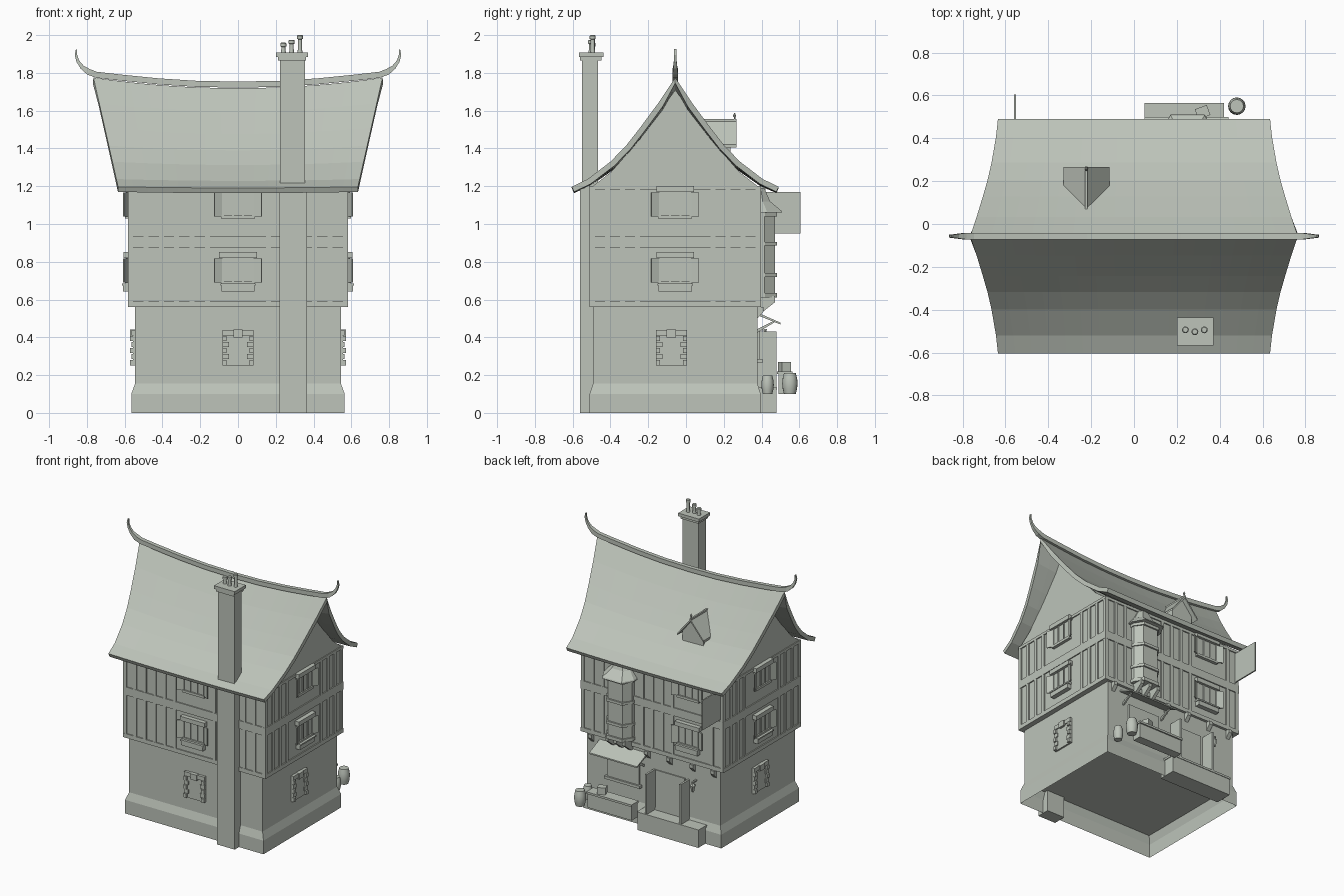
import bpy, bmesh, math
from mathutils import Matrix, Vector

STONE = bpy.data.materials.new("pale grey green")
STONE.diffuse_color = (0.51, 0.55, 0.49, 1)
CY = -0.057  # ridge and house centre line


def make(name, verts, faces, mat=Matrix()):
    me = bpy.data.meshes.new(name)
    me.from_pydata([mat @ Vector(v) for v in verts], [], faces)
    bm = bmesh.new()
    bm.from_mesh(me)
    bmesh.ops.recalc_face_normals(bm, faces=bm.faces)
    bm.to_mesh(me)
    bm.free()
    me.materials.append(STONE)
    ob = bpy.data.objects.new(name, me)
    bpy.context.collection.objects.link(ob)
    return ob


def loft(name, rings, mat=Matrix(), caps=(True, True)):
    n = len(rings[0])
    verts = [p for r in rings for p in r]
    faces = [(k * n + i, k * n + (i + 1) % n, (k + 1) * n + (i + 1) % n, (k + 1) * n + i)
             for k in range(len(rings) - 1) for i in range(n)]
    if caps[0]:
        faces.append(tuple(range(n))[::-1])
    if caps[1]:
        faces.append(tuple(range(len(verts) - n, len(verts))))
    return make(name, verts, faces, mat)


def rect(x0, x1, y0, y1, z):
    return [(x0, y0, z), (x1, y0, z), (x1, y1, z), (x0, y1, z)]


def box(name, x0, x1, y0, y1, z0, z1, mat=Matrix()):
    return loft(name, [rect(x0, x1, y0, y1, z0), rect(x0, x1, y0, y1, z1)], mat)


def plate(name, yz, x0, x1, mat=Matrix()):
    """Outline in y and z, extruded along x."""
    return loft(name, [[(x, y, z) for y, z in yz] for x in (x0, x1)], mat)


def turned(name, x, y, profile, n=12):
    ob = loft(name, [[(x + r * math.cos(2 * math.pi * i / n), y + r * math.sin(2 * math.pi * i / n), z)
                      for i in range(n)] for r, z in profile])
    bpy.context.view_layer.objects.active = ob
    ob.select_set(True)
    bpy.ops.object.shade_smooth_by_angle(angle=math.radians(40))
    ob.select_set(False)


def wall(x, y, deg):
    """Local frame: x along the wall, -y outward."""
    return Matrix.Translation((x, y, 0)) @ Matrix.Rotation(math.radians(deg), 4, 'Z')


# Stone ground floor, open underneath, with a battered plinth
loft("ground_floor", [rect(-a, a, CY - b, CY + b, z) for a, b, z in
                      ((0.565, 0.453, 0), (0.565, 0.453, 0.1), (0.545, 0.435, 0.155), (0.545, 0.435, 0.57))],
     caps=(False, True))
make("inner_floor", rect(-0.545, 0.545, CY - 0.435, CY + 0.435, 0.155), [(0, 1, 2, 3)])

# Jettied upper storeys
box("upper_storeys", -0.575, 0.575, CY - 0.446, CY + 0.446, 0.56, 1.2)

FRONT, BACK = wall(0, CY - 0.446, 0), wall(0, CY + 0.446, 180)
RIGHT, LEFT = wall(0.575, CY, 90), wall(-0.575, CY, -90)


# Timber framing
def timbers(m, half, gaps):
    for z0, z1 in ((0.56, 0.59), (0.875, 0.935), (1.18, 1.2)):
        box("beam", -half, half, -0.008, 0, z0, z1, m)
    n = round(2 * half / 0.085)
    for i in range(n + 1):
        x = -half + 0.014 + (2 * half - 0.028) * i / n
        if any(a < x < b for a, b in gaps):
            continue
        for z0, z1 in ((0.59, 0.875), (0.935, 1.18)):
            box("stud", x - 0.013, x + 0.013, -0.007, 0, z0, z1, m)


timbers(FRONT, 0.582, [(-0.13, 0.13), (0.22, 0.36)])
timbers(BACK, 0.582, [(-0.36, -0.14), (0.18, 0.44)])
for side in (RIGHT, LEFT):
    timbers(side, 0.453, [(-0.13, 0.13)])


# Upper windows: head board, pane, mullions, angled shutters, flower box
def window(m, c, z, flowers):
    m = m @ Matrix.Translation((c, 0, z))
    box("window_pane", -0.08, 0.08, -0.012, 0, 0, 0.13, m)
    for x in (-0.08, -0.027, 0.027, 0.08):
        box("mullion", x - 0.005, x + 0.005, -0.018, 0, 0, 0.13, m)
    box("window_head", -0.1, 0.1, -0.032, 0, 0.13, 0.162, m)
    box("window_sill", -0.09, 0.09, -0.022, 0, -0.012, 0.006, m)
    for s in (-1, 1):
        loft("shutter", [[(s * 0.075, -0.012, h), (s * 0.125, -0.035, h), (s * 0.127, -0.028, h),
                          (s * 0.08, -0.002, h)] for h in (0, 0.128)], m)
    if flowers:
        box("flower_box", -0.088, 0.088, -0.034, 0, -0.048, -0.01, m)
        box("flower_box_rim", -0.093, 0.093, -0.04, 0, -0.016, -0.006, m)


for m, c in ((FRONT, 0), (RIGHT, 0), (LEFT, 0), (BACK, 0.3)):
    window(m, c, 0.69, True)
    window(m, c, 1.04, False)


# Ground floor windows with toothed stone surrounds
def stone_window(m):
    box("lower_window", -0.083, 0.083, -0.012, 0, 0.25, 0.44, m)
    box("keystone", -0.025, 0.025, -0.028, 0, 0.40, 0.442, m)
    box("lintel", -0.083, 0.083, -0.02, 0, 0.41, 0.44, m)
    for s in (-1, 1):
        for i in range(5):
            w = 0.035 if i % 2 else 0.022
            xa, xb = sorted((s * 0.083, s * (0.083 - w)))
            box("quoin", xa, xb, -0.026 + 0.006 * (i % 2), 0, 0.252 + 0.032 * i, 0.28 + 0.032 * i, m)


for m in (wall(0, CY - 0.435, 0), wall(0.545, CY - 0.02, 90), wall(-0.545, CY - 0.02, -90)):
    stone_window(m)

# Sagging, flared roof
half = [(0.548, 1.197), (0.463, 1.238), (0.343, 1.33), (0.26, 1.415), (0.186, 1.51), (0.09, 1.64), (0, 1.775)]
prof = [(-d, z) for d, z in half] + [(d, z) for d, z in half[-2::-1]]
N = 16
verts, faces = [], []
for i in range(N + 1):
    t = 2 * i / N - 1
    for d, z in prof:
        f = (z - 1.197) / 0.578
        verts.append((t * (0.635 + 0.13 * f), CY + d, z - (0.006 + 0.05 * f) * (1 - t * t)))
P = len(prof)
for i in range(N):
    for j in range(P - 1):
        faces.append((i * P + j, (i + 1) * P + j, (i + 1) * P + j + 1, i * P + j + 1))
roof = make("roof", verts, faces)
if sum(p.normal.z for p in roof.data.polygons) < 0:
    roof.data.flip_normals()
sol = roof.modifiers.new("thickness", 'SOLIDIFY')
sol.thickness, sol.offset = 0.03, -1

# Gable walls under the roof ends
gable = [(-0.45, 1.19), (-0.34, 1.275), (-0.186, 1.45), (0, 1.71), (0.186, 1.45), (0.34, 1.275), (0.45, 1.19)]
for s in (-1, 1):
    plate("gable", [(CY + d, z) for d, z in gable], *sorted((s * 0.56, s * 0.577)))

# Ridge beam ending in upturned horns
path = [(0, 1.738), (0.22, 1.742), (0.42, 1.755), (0.62, 1.775), (0.75, 1.79), (0.79, 1.805),
        (0.825, 1.83), (0.848, 1.862), (0.858, 1.895), (0.855, 1.925)]
path = [(-x, z) for x, z in path[:0:-1]] + path
rings = []
for i, (x, z) in enumerate(path):
    a, b = path[max(i - 1, 0)], path[min(i + 1, len(path) - 1)]
    tx, tz = Vector((b[0] - a[0], b[1] - a[1])).normalized()
    k = min(1, 0.25 + (0.875 - abs(x)) * 9) if abs(x) > 0.7 else 1
    if i in (0, len(path) - 1):
        k = 0.2
    h, w = 0.016 * k, 0.015 * max(k, 0.45)
    rings.append([(x + o * tz * h, CY + s * w, z - o * tx * h) for o, s in ((1, -1), (1, 1), (-1, 1), (-1, -1))])
loft("ridge_beam", rings)

# Chimney with cap and pots
box("chimney_breast", 0.22, 0.365, -0.56, -0.465, 0, 1.2)
box("chimney_stack", 0.222, 0.355, -0.55, -0.465, 1.2, 1.87)
box("chimney_cap", 0.212, 0.36, -0.56, -0.448, 1.866, 1.885)
box("chimney_cap_slab", 0.201, 0.37, -0.567, -0.437, 1.885, 1.908)
for x, y, top in ((0.24, -0.494, 1.96), (0.284, -0.503, 1.975), (0.328, -0.494, 2.0)):
    turned("chimney_pot", x, y, [(0.014, 1.905), (0.011, 1.925), (0.011, top - 0.022), (0.016, top - 0.02),
                                 (0.016, top - 0.004), (0.012, top)])

# Dormer on the back slope
DX = -0.222
for s in (-1, 1):
    loft("dormer_roof", [[(DX, y, 1.55), (DX + s * 0.108, y, 1.42), (DX + s * 0.108, y, 1.405), (DX, y, 1.535)]
                         for y in (0.06, 0.267)])
loft("dormer_front", [[(DX - 0.085, y, 1.25), (DX + 0.085, y, 1.25), (DX + 0.085, y, 1.435),
                       (DX, y, 1.535), (DX - 0.085, y, 1.435)] for y in (0.08, 0.235)])
box("dormer_ridge", DX - 0.006, DX + 0.006, 0.07, 0.268, 1.54, 1.555)
turned("dormer_finial", DX, 0.257, [(0.004, 1.54), (0.004, 1.565), (0.009, 1.572), (0.002, 1.588)], 8)

# Oriel window on the back
OX, WY = 0.25, 0.385


def bay(w, f, d, z):
    return [(OX - w, WY, z), (OX - w, WY + d * 0.35, z), (OX - f, WY + d, z), (OX + f, WY + d, z),
            (OX + w, WY + d * 0.35, z), (OX + w, WY, z)]


loft("oriel_body", [bay(0.1, 0.06, 0.085, z) for z in (0.62, 1.07)])
for z0, z1 in ((0.61, 0.635), (0.72, 0.74), (0.885, 0.905), (1.04, 1.065)):
    loft("oriel_band", [bay(0.106, 0.064, 0.097, z) for z in (z0, z1)])
loft("oriel_roof", [bay(0.125, 0.08, 0.125, 1.06), bay(0.122, 0.078, 0.12, 1.07), bay(0.08, 0.045, 0.06, 1.12),
                    bay(0.04, 0.02, 0.03, 1.19)])
for dx in (-0.07, 0, 0.07):
    plate("oriel_bracket", [(0.36, 0.62), (0.47, 0.62), (0.47, 0.585), (0.4, 0.53), (0.36, 0.53)],
          OX + dx - 0.012, OX + dx + 0.012)

# Jetty brackets
for x in (0.5, 0.04, -0.14, -0.33, -0.5):
    plate("jetty_bracket", [(0.33, 0.56), (0.41, 0.56), (0.41, 0.535), (0.36, 0.48), (0.33, 0.48)], x - 0.014, x + 0.014)

# Shop window with canopy and counter
plate("canopy", [(0.37, 0.535), (0.5, 0.478), (0.5, 0.468), (0.37, 0.52)], 0.05, 0.44)
for x in (0.08, 0.41):
    plate("canopy_strut", [(0.37, 0.42), (0.47, 0.48), (0.47, 0.49), (0.37, 0.44)], x - 0.006, x + 0.006)
box("shop_window", 0.11, 0.37, 0.37, 0.392, 0.28, 0.44)
box("shop_sill", 0.095, 0.385, 0.37, 0.405, 0.265, 0.285)
box("counter", 0.055, 0.415, 0.49, 0.555, 0.1, 0.205)
box("counter_top", 0.05, 0.42, 0.482, 0.565, 0.205, 0.22)
box("crate", -0.03, 0.03, -0.025, 0.025, 0.22, 0.27, wall(0.32, 0.522, 20))

# Doorstep, door, porch cheeks and lantern
box("doorstep", -0.435, 0.06, 0.35, 0.478, 0, 0.12)
box("doorstep_edge", -0.44, 0.065, 0.35, 0.482, 0.12, 0.135)
box("door", -0.26, -0.02, 0.37, 0.386, 0.135, 0.43)
box("porch_cheek", -0.015, 0.0, 0.37, 0.48, 0.13, 0.43)
box("porch_cheek", -0.295, -0.28, 0.37, 0.48, 0.13, 0.43)
box("lantern_arm", -0.356, -0.344, 0.37, 0.43, 0.435, 0.445)
turned("lantern", -0.35, 0.42, [(0.01, 0.37), (0.018, 0.41), (0.02, 0.415), (0.004, 0.437)], 6)

# Barrels
for x, y, r, h in ((0.48, 0.55, 0.041, 0.112), (0.5, 0.432, 0.033, 0.098)):
    turned("barrel", x, y, [(r * 0.76, 0.1), (r * 0.93, 0.1 + h * 0.25), (r, 0.1 + h * 0.5),
                            (r * 0.93, 0.1 + h * 0.75), (r * 0.76, 0.1 + h)], 16)

# Hanging sign
box("hanging_sign", -0.56, -0.55, 0.395, 0.605, 0.95, 1.17)
